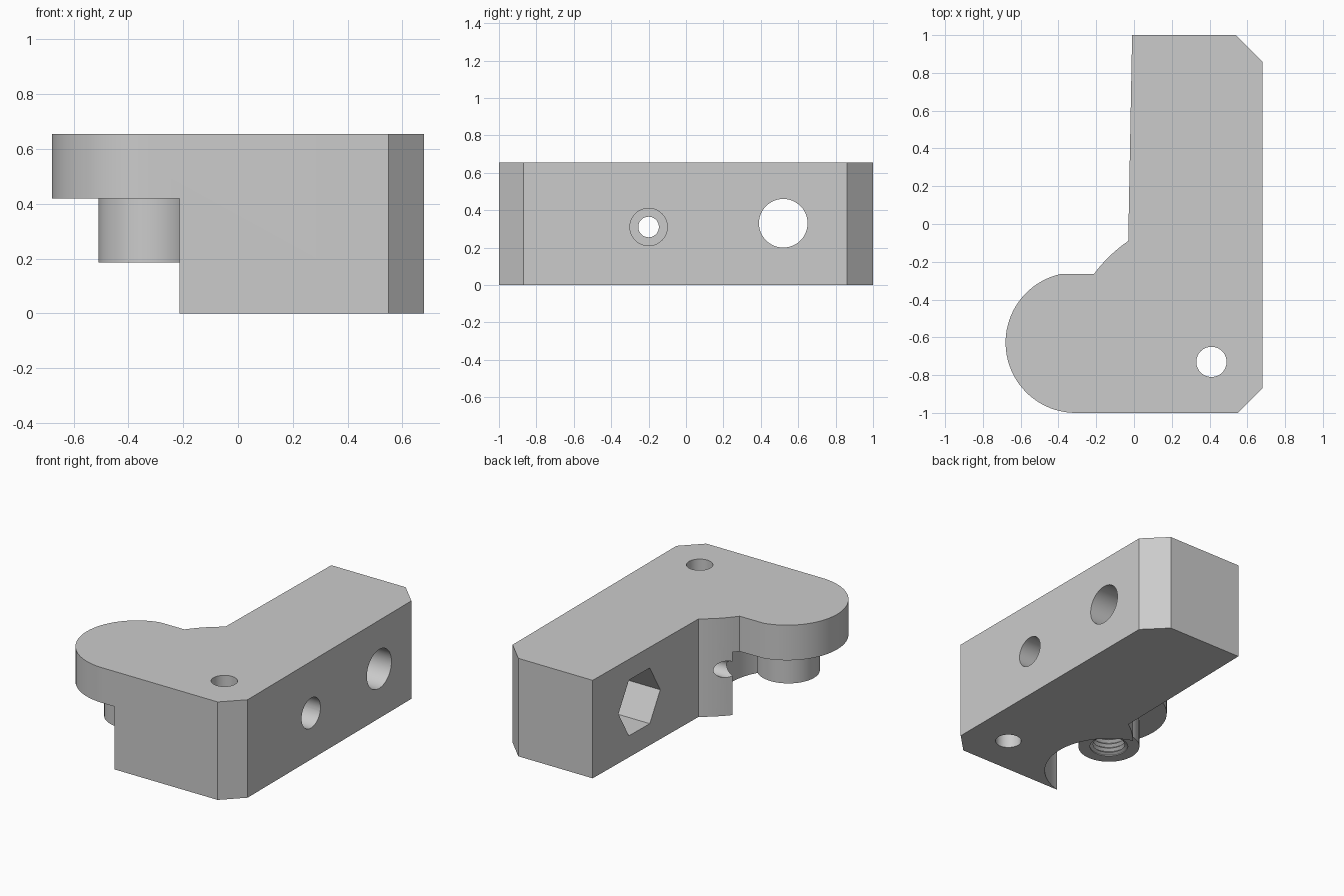
import bpy
import bmesh
from math import sin, cos, pi, atan2
from mathutils import Matrix, Vector

if "Cube" in bpy.data.objects:
    bpy.data.objects.remove(bpy.data.objects["Cube"])

HEIGHT, LEDGE = 0.655, 0.42
PIVOT = Vector((0.41, -0.73))      # vertical bolt hole
BOSS = Vector((-0.32, -0.625))     # threaded boss axis

grey = bpy.data.materials.new("grey")
grey.use_nodes = True
grey.diffuse_color = (0.6, 0.6, 0.6, 1)
grey.node_tree.nodes["Principled BSDF"].inputs["Base Color"].default_value = (0.6, 0.6, 0.6, 1)


def arc(centre, start, end, radius, steps):
    a0, a1 = start, end
    return [(centre[0] + radius * cos(a0 + (a1 - a0) * i / steps),
             centre[1] + radius * sin(a0 + (a1 - a0) * i / steps)) for i in range(steps + 1)]


def finish(name, bm):
    bmesh.ops.recalc_face_normals(bm, faces=bm.faces)
    mesh = bpy.data.meshes.new(name)
    bm.to_mesh(mesh)
    bm.free()
    mesh.materials.append(grey)
    obj = bpy.data.objects.new(name, mesh)
    bpy.context.collection.objects.link(obj)
    return obj


def extrude(name, outline, bottom, top):
    bm = bmesh.new()
    face = bm.faces.new([bm.verts.new((x, y, bottom)) for x, y in outline])
    up = bmesh.ops.extrude_face_region(bm, geom=[face])["geom"]
    bmesh.ops.translate(bm, vec=(0, 0, top - bottom),
                        verts=[v for v in up if isinstance(v, bmesh.types.BMVert)])
    return finish(name, bm)


def upright(name, centre, radius, bottom, top):
    return extrude(name, arc(centre, 0, 2 * pi, radius, 64)[:-1], bottom, top)


def crosswise(name, y, z, radius, x0, x1, sides=48):
    """Prism along x, with one corner pointing along y."""
    obj = extrude(name, arc((0, 0), 0, 2 * pi, radius, sides)[:-1], x0, x1)
    # local x -> y, local y -> z, local z -> x
    obj.data.transform(Matrix(((0, 0, 1, 0), (1, 0, 0, y), (0, 1, 0, z), (0, 0, 0, 1))))
    return obj


def lathe(name, centre, profile, sides=48):
    bm = bmesh.new()
    rings = [[bm.verts.new((x, y, z)) for x, y in arc(centre, 0, 2 * pi, r, sides)[:-1]]
             for r, z in profile]
    for low, high in zip(rings, rings[1:]):
        for i in range(sides):
            j = (i + 1) % sides
            bm.faces.new((low[i], low[j], high[j], high[i]))
    bm.faces.new(rings[0])
    bm.faces.new(rings[-1])
    return finish(name, bm)


def combine(target, tool, operation="DIFFERENCE"):
    mod = target.modifiers.new(tool.name, "BOOLEAN")
    mod.operation, mod.solver, mod.object = operation, "EXACT", tool
    bpy.ops.object.select_all(action="DESELECT")
    bpy.context.view_layer.objects.active = target
    target.select_set(True)
    bpy.ops.object.modifier_apply(modifier=mod.name)
    bpy.data.objects.remove(tool)


# L-shaped outline: chamfered arm, rounded lobe, shoulder centred on the bolt hole
lobe, lobe_r, notch_y = (-0.308, -0.628), 0.372, -0.265
lobe_top = pi - atan2(notch_y - lobe[1], 0.081)
shoulder = [atan2(y - PIVOT.y, x - PIVOT.x) for x, y in ((-0.21, notch_y), (-0.01, -0.07))]
outline = [(-0.01, 1), (0.54, 1), (0.68, 0.86), (0.68, -0.87), (0.55, -1)]
outline += arc(lobe, 1.5 * pi, lobe_top, lobe_r, 40)
outline += arc(PIVOT, shoulder[0], shoulder[1], 0.777, 10)[:-1]
bracket = extrude("bracket", outline, 0, HEIGHT)

# Round relief under the lobe, then the boss hanging inside it
combine(bracket, upright("relief", (-0.31, -0.61), 0.402, -0.1, LEDGE))
combine(bracket, upright("boss", BOSS, 0.19, 0.185, LEDGE + 0.02), "UNION")

# Threaded blind hole in the boss
thread = [(0.118, 0.15), (0.118, 0.19)]
pitch = 0.03
for i in range(11):
    z = 0.2 + i * pitch
    thread += [(0.098, z), (0.116, z + pitch / 2)]
thread.append((0.098, 0.2 + 11 * pitch))
combine(bracket, lathe("thread", BOSS, thread))

# Bolt hole, axle hole with hexagonal nut pocket, and counterbored cross hole
combine(bracket, upright("bolt_hole", PIVOT, 0.08, -0.1, 0.8))
combine(bracket, crosswise("axle_hole", 0.52, 0.33, 0.13, -0.2, 0.8))
combine(bracket, crosswise("nut_pocket", 0.52, 0.33, 0.215, -0.2, 0.36, 6))
combine(bracket, crosswise("cross_hole", -0.2, 0.31, 0.055, -0.4, 0.8))
combine(bracket, crosswise("counterbore", -0.2, 0.31, 0.1, 0.3, 0.8))

bpy.ops.object.select_all(action="DESELECT")
bracket.select_set(True)
bpy.context.view_layer.objects.active = bracket
bpy.ops.object.shade_smooth_by_angle(angle=pi / 6)
